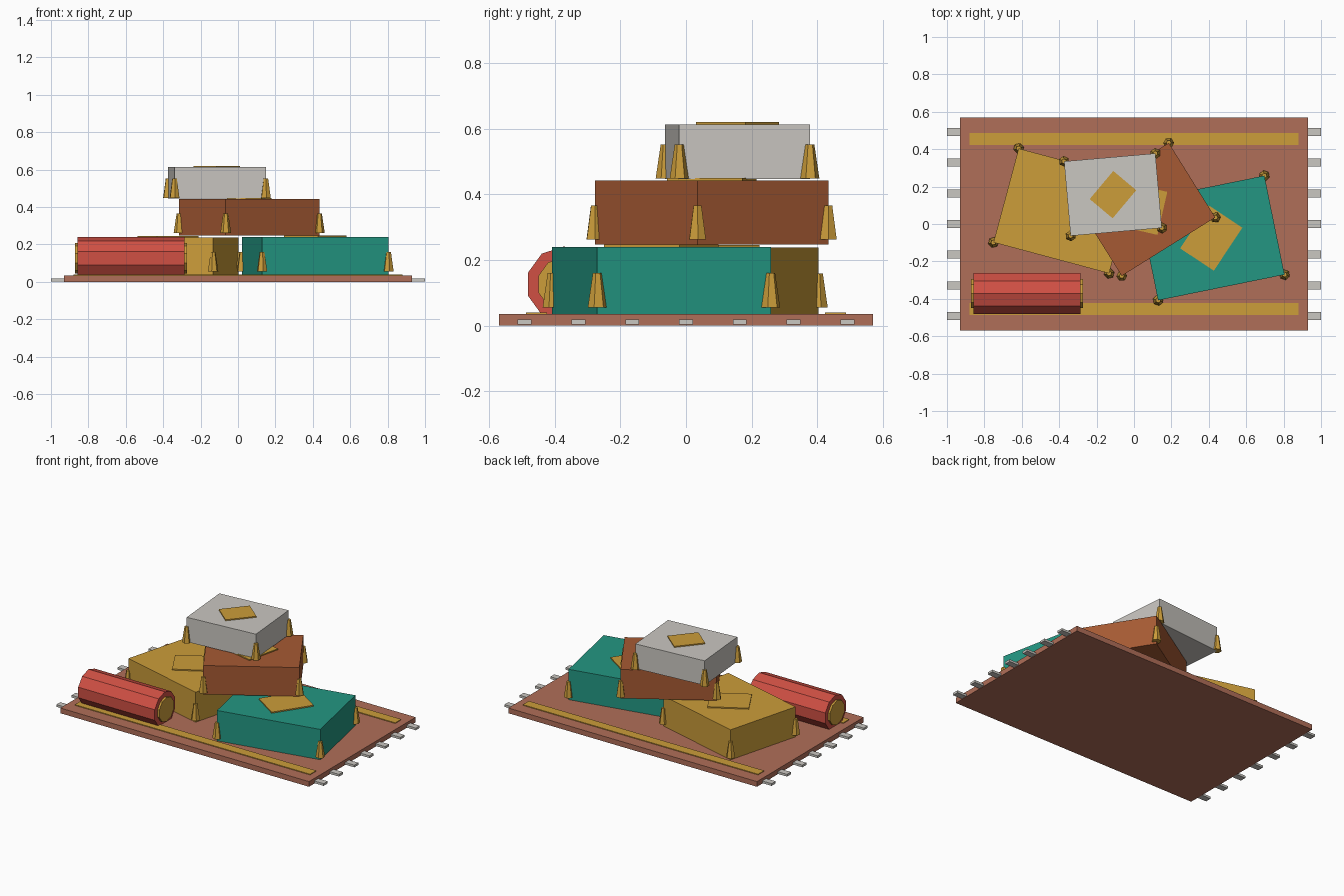
import bpy, bmesh, math
from mathutils import Matrix, Vector

if "Cube" in bpy.data.objects:
    bpy.data.objects.remove(bpy.data.objects["Cube"])


def srgb(v):
    v /= 255
    return v / 12.92 if v <= 0.04045 else ((v + 0.055) / 1.055) ** 2.4


def material(name, r, g, b):
    m = bpy.data.materials.new(name)
    m.diffuse_color = (srgb(r), srgb(g), srgb(b), 1)
    m.use_nodes = True
    m.node_tree.nodes["Principled BSDF"].inputs["Base Color"].default_value = m.diffuse_color
    return m


CLAY = material("clay rug", 176, 110, 88)
GOLD = material("gold", 204, 157, 58)
TEAL = material("teal", 35, 150, 130)
BROWN = material("rust brown", 166, 90, 51)
GREY = material("pale grey", 202, 199, 193)
RED = material("red", 208, 80, 68)


def finish(bm, name, mat, matrix):
    bm.transform(matrix)
    me = bpy.data.meshes.new(name)
    bm.to_mesh(me)
    bm.free()
    me.materials.append(mat)
    ob = bpy.data.objects.new(name, me)
    bpy.context.collection.objects.link(ob)
    return ob


def box(name, mat, centre, size, angle=0):
    bm = bmesh.new()
    bmesh.ops.create_cube(bm, size=1)
    m = (Matrix.Translation(centre) @ Matrix.Rotation(math.radians(angle), 4, 'Z')
         @ Matrix.Diagonal((*size, 1)))
    return finish(bm, name, mat, m)


def cone(name, mat, centre, r1, r2, depth, sides, rot):
    bm = bmesh.new()
    bmesh.ops.create_cone(bm, cap_ends=True, segments=sides, radius1=r1, radius2=r2, depth=depth)
    return finish(bm, name, mat, Matrix.Translation(centre) @ rot)


def cushion(name, mat, x, y, z0, z1, w, d, angle):
    zc = (z0 + z1) / 2
    box(name, mat, (x, y, zc), (w, d, z1 - z0), angle)
    # turned patch on top
    box(name + "_patch", GOLD, (x, y, z1 + 0.003), (w * 0.4, d * 0.4, 0.009), angle + 45)
    # corner tassels
    rot = Matrix.Rotation(math.radians(angle), 4, 'Z')
    for i, (sx, sy) in enumerate([(-1, -1), (1, -1), (1, 1), (-1, 1)]):
        p = Vector((x, y, zc - 0.03)) + rot @ Vector((sx * w / 2, sy * d / 2, 0))
        cone(f"{name}_tassel_{i + 1}", GOLD, p, 0.029, 0.0135, 0.104, 6, rot)


# rug with border stripes and end fringe
box("rug", CLAY, (0, 0, 0.0175), (1.86, 1.14, 0.035))
for side, s in (("front", -1), ("back", 1)):
    box(f"rug_stripe_{side}", GOLD, (0, s * 0.455, 0.0365), (1.76, 0.064, 0.007))
for side, s in (("left", -1), ("right", 1)):
    for i in range(-3, 4):
        box(f"fringe_{side}_{i + 4}", GREY, (s * 0.96, i * 0.164, 0.0105), (0.08, 0.042, 0.015))

# piled cushions
cushion("teal_cushion", TEAL, 0.413, -0.075, 0.035, 0.24, 0.69, 0.54, 11.5)
cushion("gold_cushion", GOLD, -0.375, 0.07, 0.035, 0.238, 0.64, 0.52, -15)
cushion("brown_cushion", BROWN, 0.06, 0.078, 0.247, 0.442, 0.59, 0.47, 32)
cushion("grey_cushion", GREY, -0.1125, 0.157, 0.447, 0.613, 0.49, 0.40, 5)

# ten-sided bolster with gold end caps
# the cylinder axis goes to x and a corner points to the front
along_x = Matrix.Rotation(math.pi / 2, 4, 'Y') @ Matrix.Rotation(math.pi / 2, 4, 'Z')
cone("bolster", RED, (-0.572, -0.372, 0.126), 0.115, 0.115, 0.572, 10, along_x)
for side, x in (("left", -0.862), ("right", -0.282)):
    cone(f"bolster_cap_{side}", GOLD, (x, -0.372, 0.126), 0.082, 0.082, 0.018, 10, along_x)
